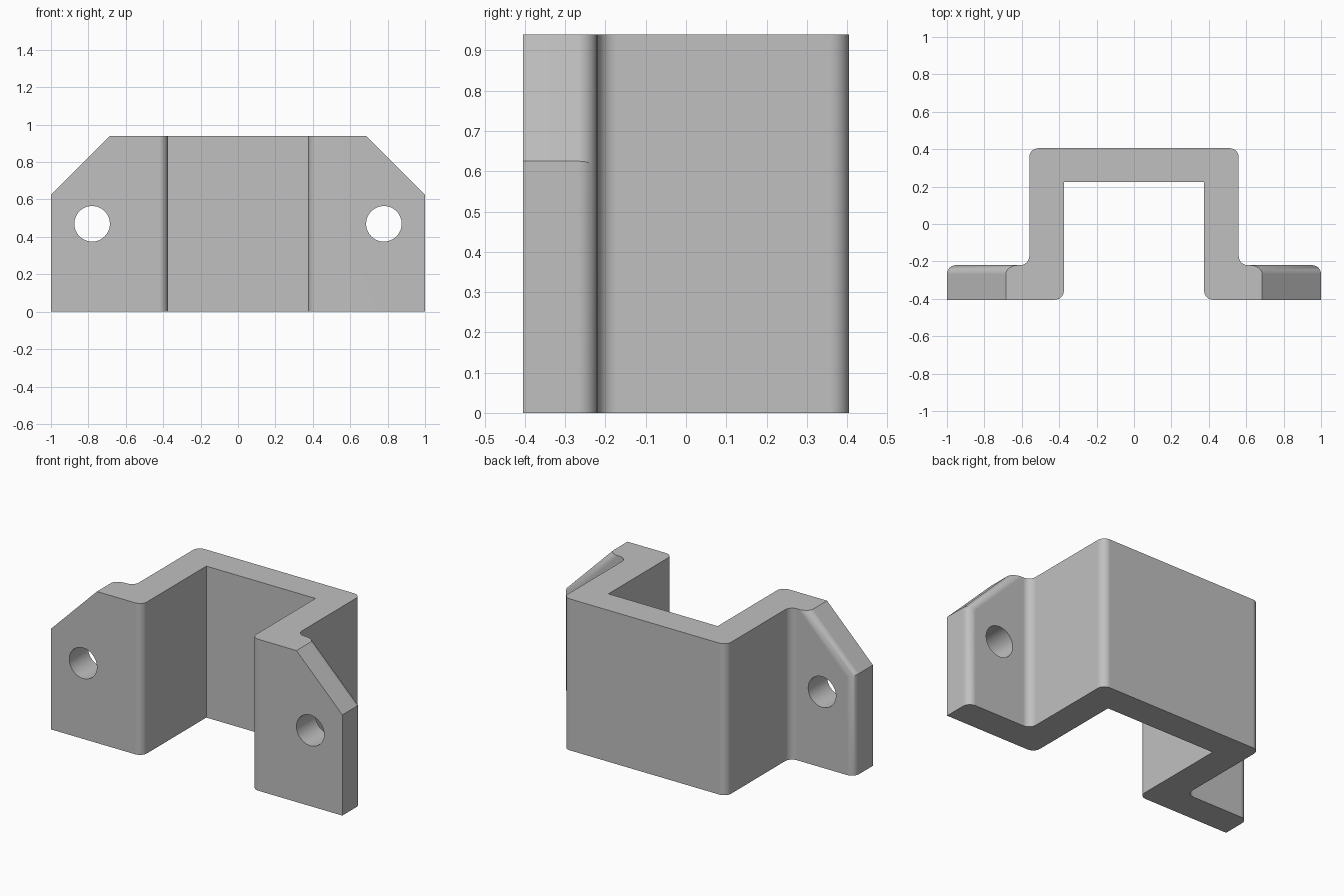
import bpy, bmesh, math
from mathutils import Vector

cube = bpy.data.objects.get("Cube")
if cube:
    bpy.data.objects.remove(cube, do_unlink=True)

HEIGHT, DEPTH = 0.94, 0.405
ROUND = 0.048

grey = bpy.data.materials.new("light_grey")
grey.use_nodes = True
colour = (0.53, 0.53, 0.53, 1)
grey.diffuse_color = colour
grey.node_tree.nodes["Principled BSDF"].inputs["Base Color"].default_value = colour

# Hat-shaped plan: right half, mirrored to the left
half = [(0.375, 0.225), (0.375, -DEPTH), (1, -DEPTH),
        (1, -0.22), (0.56, -0.22), (0.56, DEPTH)]
outline = half + [(-x, y) for x, y in reversed(half)]

bm = bmesh.new()
base = bm.faces.new([bm.verts.new((x, y, 0)) for x, y in outline])
raised = bmesh.ops.extrude_face_region(bm, geom=[base])["geom"]
bmesh.ops.translate(bm, vec=(0, 0, HEIGHT),
                    verts=[v for v in raised if isinstance(v, bmesh.types.BMVert)])
bmesh.ops.recalc_face_normals(bm, faces=bm.faces[:])

# Sloped upper corners of both flanges
for side in (-1, 1):
    cut = bmesh.ops.bisect_plane(
        bm, geom=bm.verts[:] + bm.edges[:] + bm.faces[:], dist=1e-5,
        plane_co=(side, 0, 0.625), plane_no=(side, 0, 1), clear_outer=True)
    rim = [e for e in cut["geom_cut"] if isinstance(e, bmesh.types.BMEdge)]
    bmesh.ops.holes_fill(bm, edges=rim, sides=0)
bmesh.ops.recalc_face_normals(bm, faces=bm.faces[:])


def is_rounded(edge):
    a, b = (v.co for v in edge.verts)
    mid, run = (a + b) / 2, b - a
    if abs(run.z) < 0.01:
        return False
    if abs(run.x) > 0.01:                      # slope: back edge only
        return mid.y > -0.3
    x, y = abs(mid.x), mid.y
    inner_front = x < 0.4 and y < 0
    return inner_front or (x > 0.4 and y > -0.3)


# Rounded bends and flange back edges
bmesh.ops.bevel(bm, geom=[e for e in bm.edges if is_rounded(e)], offset=ROUND,
                offset_type='OFFSET', segments=8, profile=0.5,
                affect='EDGES', clamp_overlap=False)
bmesh.ops.recalc_face_normals(bm, faces=bm.faces[:])

mesh = bpy.data.meshes.new("bracket")
bm.to_mesh(mesh)
bm.free()
mesh.materials.append(grey)
bracket = bpy.data.objects.new("bracket", mesh)
bpy.context.collection.objects.link(bracket)

# Bolt holes through the flanges
for side in (-1, 1):
    bpy.ops.mesh.primitive_cylinder_add(vertices=48, radius=0.095, depth=0.6,
                                        location=(side * 0.78, -0.31, 0.47),
                                        rotation=(math.pi / 2, 0, 0))
    cutter = bpy.context.object
    cutter.name = "hole_cutter"
    cutter.hide_render = True
    cutter.data.materials.append(grey)
    bpy.ops.object.select_all(action='DESELECT')
    bracket.select_set(True)
    bpy.context.view_layer.objects.active = bracket
    hole = bracket.modifiers.new("bolt_hole", 'BOOLEAN')
    hole.operation = 'DIFFERENCE'
    hole.object = cutter
    bpy.ops.object.modifier_apply(modifier=hole.name)
    bpy.data.objects.remove(cutter, do_unlink=True)

# Smooth bends with crisp flat faces
bpy.ops.object.shade_smooth_by_angle(angle=math.radians(30))
weighted = bracket.modifiers.new("flat_face_normals", 'WEIGHTED_NORMAL')
weighted.keep_sharp = True
